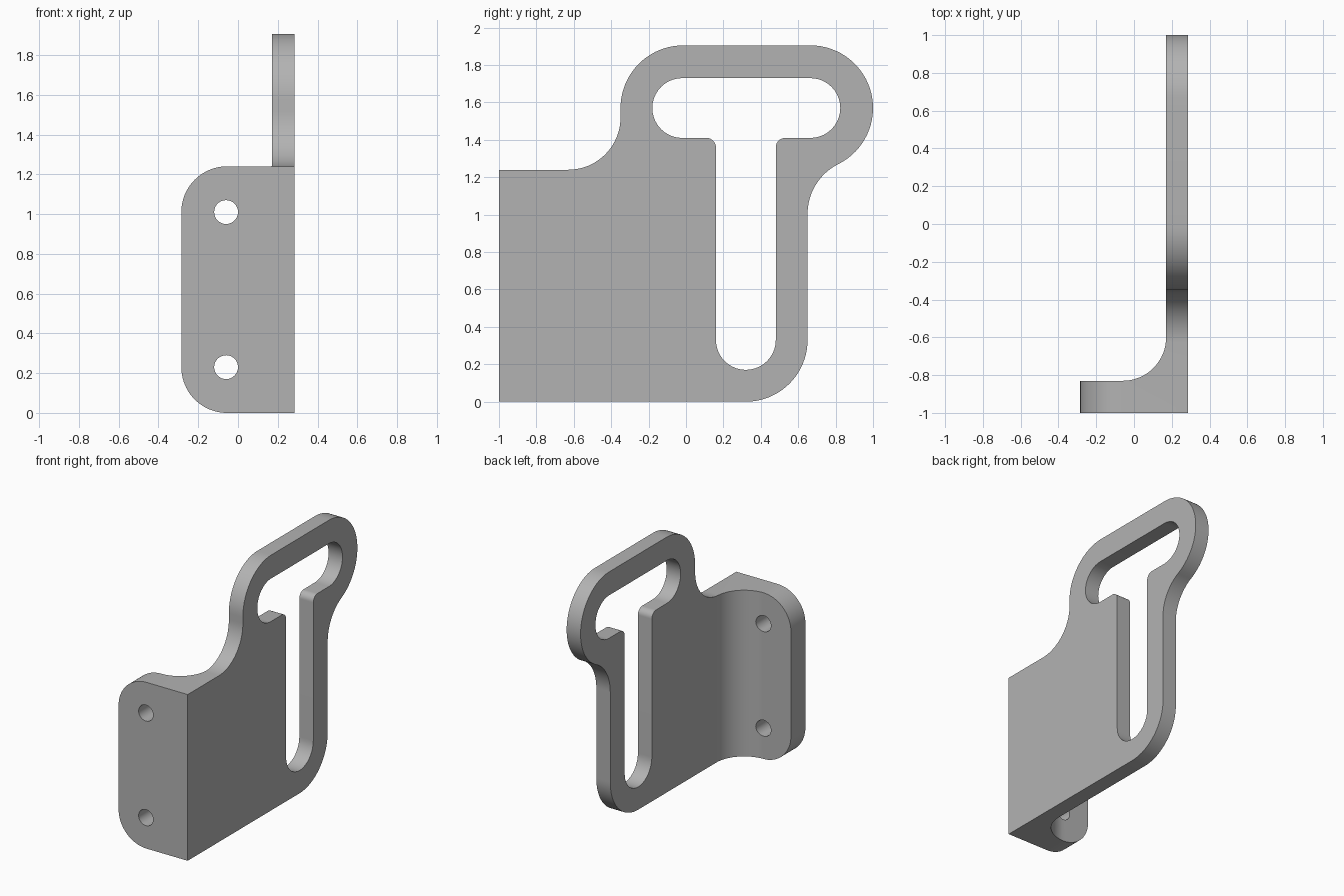
import bpy, bmesh
from math import cos, sin, radians, degrees, atan2
from mathutils import Vector

default = bpy.data.objects.get("Cube")
if default:
    bpy.data.objects.remove(default)

grey = bpy.data.materials.new("plain grey")
grey.use_nodes = True
colour = (0.45, 0.45, 0.45, 1)
grey.diffuse_color = colour
grey.node_tree.nodes["Principled BSDF"].inputs["Base Color"].default_value = colour


def arc(cx, cy, r, start, end, steps=20):
    angles = [radians(start + (end - start) * i / steps) for i in range(steps + 1)]
    return [(cx + r * cos(a), cy + r * sin(a)) for a in angles]


def prism(name, profile, axis, low, high):
    """Extrude a closed profile along x, y or z."""
    place = {"x": lambda u, v, d: (d, u, v),
             "y": lambda u, v, d: (u, d, v),
             "z": lambda u, v, d: (u, v, d)}[axis]
    bm = bmesh.new()
    face = bm.faces.new([bm.verts.new(place(u, v, low)) for u, v in profile])
    new = bmesh.ops.extrude_face_region(bm, geom=[face])["geom"]
    bmesh.ops.translate(bm, vec=Vector(place(0, 0, high - low)),
                        verts=[g for g in new if isinstance(g, bmesh.types.BMVert)])
    bmesh.ops.recalc_face_normals(bm, faces=bm.faces)
    mesh = bpy.data.meshes.new(name)
    bm.to_mesh(mesh)
    bm.free()
    mesh.materials.append(grey)
    obj = bpy.data.objects.new(name, mesh)
    bpy.context.collection.objects.link(obj)
    return obj


def combine(target, cutter, operation):
    mod = target.modifiers.new("cut", "BOOLEAN")
    mod.operation, mod.solver, mod.object = operation, "EXACT", cutter
    bpy.context.view_layer.objects.active = target
    bpy.ops.object.modifier_apply(modifier=mod.name)
    bpy.data.objects.remove(cutter)


# Angle section: mounting flange, inner fillet and side plate
bracket = prism("slotted_bracket", [(-0.4, -1), (0.285, -1), (0.285, 1.1), (0.17, 1.1)]
                + arc(-0.06, -0.6, 0.23, 0, -90) + [(-0.4, -0.83)], "z", -0.1, 2)

# Side outline: plate, neck fillets and rounded head
head_y, head_z, head_r = 0.665, 1.57, 0.335
neck = Vector((0.948, 1.004))
neck_angle = degrees(atan2(head_z - neck.y, head_y - neck.x))
outline = ([(-1.1, 0)] + arc(0.32, 0.33, 0.33, -90, 0)
           + arc(*neck, 0.298, 180, neck_angle)
           + arc(head_y, head_z, head_r, neck_angle - 180, 90, 32)
           + arc(-0.015, head_z, head_r, 90, 180)
           + arc(-0.63, 1.52, 0.28, 0, -90) + [(-1.1, 1.24)])
combine(bracket, prism("side_outline", outline, "x", -0.5, 0.5), "INTERSECT")

# Front outline: rounded outer corners of the flange
front = (arc(-0.055, 0.23, 0.23, 270, 180) + arc(-0.055, 1.01, 0.23, 180, 90)
         + [(-0.055, 2.1), (0.4, 2.1), (0.4, -0.2), (-0.055, -0.2)])
combine(bracket, prism("front_outline", front, "y", -1.2, 1.2), "INTERSECT")

# T-shaped slot with softened inner corners
slot = (arc(0.32, 0.33, 0.16, 180, 360) + arc(0.53, 1.36, 0.05, 180, 90, 8)
        + arc(head_y, head_z, 0.16, -90, 90) + arc(-0.02, head_z, 0.16, 90, 270)
        + arc(0.11, 1.36, 0.05, 90, 0, 8))
combine(bracket, prism("slot", slot, "x", 0, 0.5), "DIFFERENCE")

# Screw holes through the flange
for z in (0.23, 1.01):
    hole = prism("screw_hole", arc(-0.06, z, 0.06, 0, 348.75, 31), "y", -1.2, -0.5)
    combine(bracket, hole, "DIFFERENCE")

bpy.ops.object.select_all(action="DESELECT")
bracket.select_set(True)
bpy.context.view_layer.objects.active = bracket
bpy.ops.object.shade_smooth_by_angle(angle=radians(30))
